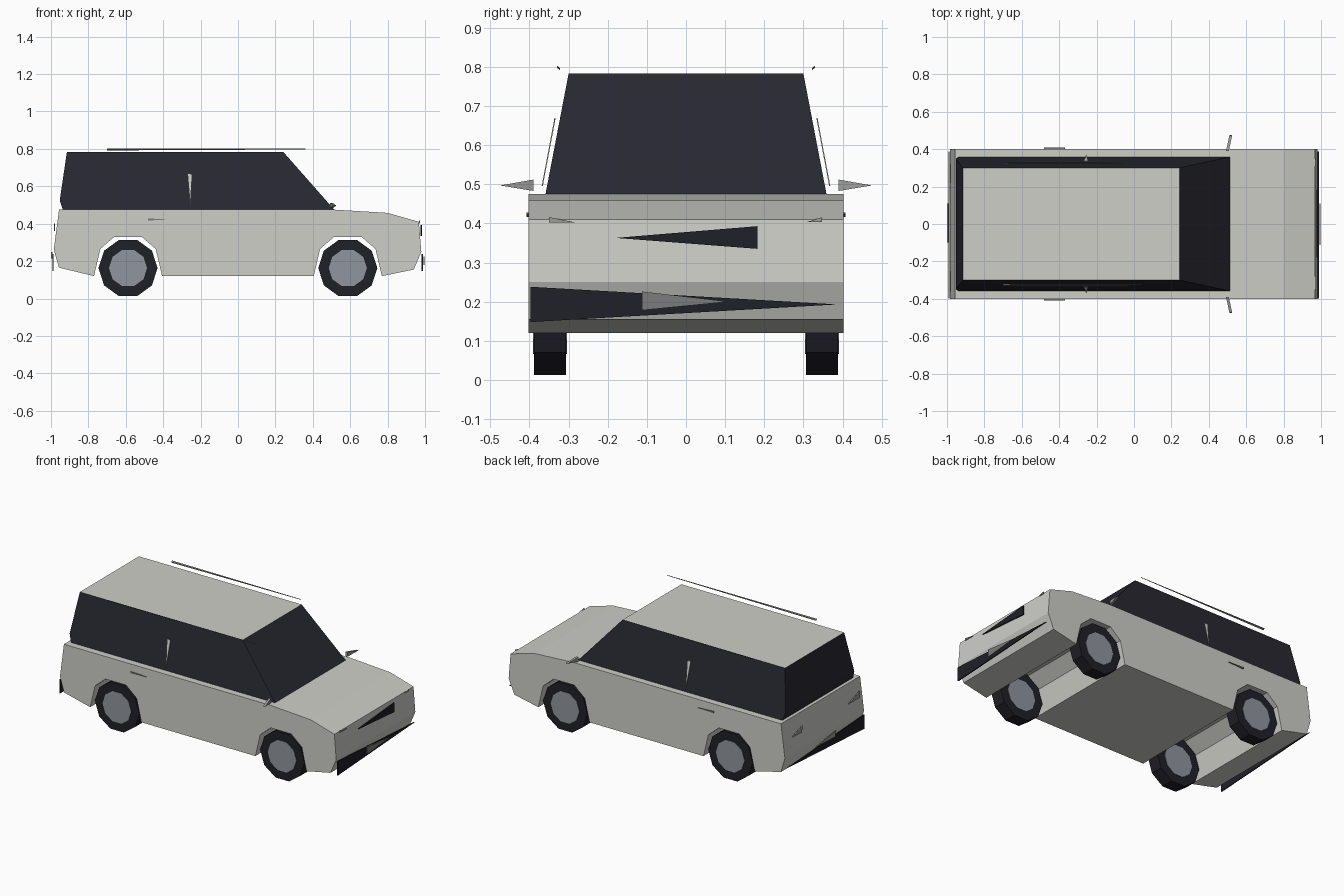
import bpy, bmesh, math
from mathutils import Vector, Matrix

if "Cube" in bpy.data.objects:
    bpy.data.objects.remove(bpy.data.objects["Cube"])


def mat(name, r, g, b):
    m = bpy.data.materials.new(name)
    m.diffuse_color = (r, g, b, 1)
    m.use_nodes = True
    m.node_tree.nodes["Principled BSDF"].inputs["Base Color"].default_value = m.diffuse_color
    return m


BODY = mat("body_paint", 0.62, 0.62, 0.58)
GLASS = mat("dark_glass", 0.021, 0.021, 0.031)
BLACK = mat("black_rubber", 0.014, 0.014, 0.021)
HUB = mat("wheel_metal", 0.28, 0.30, 0.34)
LAMP = mat("lamp_grey", 0.34, 0.34, 0.33)
TRIM = mat("trim_grey", 0.20, 0.20, 0.20)


def finish(name, bm, *mats):
    bmesh.ops.recalc_face_normals(bm, faces=bm.faces)
    me = bpy.data.meshes.new(name)
    bm.to_mesh(me)
    bm.free()
    for m in mats:
        me.materials.append(m)
    ob = bpy.data.objects.new(name, me)
    bpy.context.collection.objects.link(ob)
    return ob


def loft(name, ring_a, ring_b, *mats, top_rule=None):
    """Closed solid between two matching rings of points."""
    bm = bmesh.new()
    a = [bm.verts.new(p) for p in ring_a]
    b = [bm.verts.new(p) for p in ring_b]
    bm.faces.new(a)
    bm.faces.new(b[::-1])
    for i in range(len(a)):
        j = (i + 1) % len(a)
        bm.faces.new((a[j], a[i], b[i], b[j]))
    if top_rule is not None:
        for f in bm.faces:
            if all(v.co.z > top_rule for v in f.verts):
                f.material_index = 1
    return finish(name, bm, *mats)


def plate(name, pts, thick, m):
    """Thin flat piece from a few points, thickened along a vector."""
    t = Vector(thick)
    return loft(name, pts, [Vector(p) + t for p in pts], m)


def drum(name, x, z, y0, y1, r, m, sides=10):
    bm = bmesh.new()
    rot = (Matrix.Translation((x, (y0 + y1) / 2, z)) @ Matrix.Rotation(math.pi / 2, 4, 'X')
           @ Matrix.Rotation(math.pi / sides, 4, 'Z'))
    bmesh.ops.create_cone(bm, cap_ends=True, segments=sides, radius1=r, radius2=r,
                          depth=abs(y1 - y0), matrix=rot)
    return finish(name, bm, m)


# lower body: side profile with wheel arches, extruded across the width
def arch(cx):
    return [(cx + dx, z) for dx, z in ((-0.182, 0.12), (-0.148, 0.265), (-0.073, 0.33),
                                       (0.073, 0.33), (0.148, 0.265), (0.182, 0.12))]


WHEEL_X = (-0.588, 0.587)
profile = ([(-0.957, 0.475), (-0.985, 0.26), (-0.957, 0.165)]
           + arch(WHEEL_X[0]) + arch(WHEEL_X[1])
           + [(0.94, 0.155), (0.98, 0.25), (0.967, 0.41), (0.80, 0.458), (0.517, 0.475)])
loft("body", [(x, -0.402, z) for x, z in profile], [(x, 0.402, z) for x, z in profile], BODY)

# glazed cabin narrowing upward, with a painted roof
cabin = [(-0.935, 0.47), (-0.953, 0.525), (-0.915, 0.783), (0.243, 0.783), (0.519, 0.47)]


def half(z):
    return 0.36 - (z - 0.47) / 0.313 * 0.06


loft("cabin", [(x, -half(z), z) for x, z in cabin], [(x, half(z), z) for x, z in cabin],
     GLASS, BODY, top_rule=0.77)

# wheels
for x in WHEEL_X:
    for s, side in ((-1, "right"), (1, "left")):
        end = "front" if x > 0 else "rear"
        drum(f"{end}_{side}_tire", x, 0.163, s * 0.307, s * 0.388, 0.158, BLACK)
        drum(f"{end}_{side}_hub", x, 0.163, s * 0.304, s * 0.391, 0.102, HUB)

# side details: pillar, door handle, mirror, roof rail
for s, side in ((-1, "right"), (1, "left")):
    plate(f"{side}_pillar", [(-0.27, s * 0.333, 0.67), (-0.245, s * 0.334, 0.665),
                             (-0.255, s * 0.366, 0.495)], (0, s * 0.003, 0), BODY)
    plate(f"{side}_door_handle", [(-0.48, s * 0.402, 0.428), (-0.48, s * 0.402, 0.417),
                                  (-0.37, s * 0.402, 0.423)], (0, s * 0.006, 0), TRIM)
    plate(f"{side}_mirror", [(0.492, s * 0.39, 0.483), (0.492, s * 0.39, 0.512),
                             (0.51, s * 0.475, 0.497)], (0.015, 0, 0), LAMP)
    plate(f"{side}_mirror_tip", [(0.506, s * 0.42, 0.490), (0.506, s * 0.42, 0.505),
                                 (0.513, s * 0.476, 0.497)], (0.006, 0, 0), BLACK)
    end_x = 0.36 if s < 0 else 0.22
    plate(f"{side}_roof_rail", [(-0.70, s * 0.322, 0.792), (-0.70, s * 0.33, 0.798),
                                (end_x, s * 0.326, 0.797)], (0, 0, 0.004), TRIM)

# front details: grille, bumper, number plate, lamps
plate("grille", [(0.977, -0.18, 0.363), (0.977, 0.183, 0.393), (0.977, 0.183, 0.335)],
      (0.008, 0, 0), BLACK)
plate("front_bumper", [(0.981, -0.397, 0.238), (0.981, -0.397, 0.148), (0.981, 0.387, 0.193)],
      (0.007, 0, 0), BLACK)
plate("front_plate", [(0.992, -0.113, 0.226), (0.992, -0.113, 0.178), (0.992, 0.11, 0.20)],
      (0.006, 0, 0), TRIM)
plate("right_headlamp", [(0.967, -0.35, 0.416), (0.967, -0.35, 0.402), (0.967, -0.28, 0.402)],
      (0.006, 0, 0), LAMP)
plate("left_headlamp", [(0.967, 0.348, 0.416), (0.967, 0.348, 0.404), (0.967, 0.31, 0.404)],
      (0.006, 0, 0), LAMP)

# rear details: bumper, number plate, lamps
plate("rear_bumper", [(-0.986, -0.397, 0.238), (-0.986, -0.397, 0.148), (-0.986, 0.387, 0.193)],
      (-0.006, 0, 0), BLACK)
plate("rear_plate", [(-0.993, -0.10, 0.25), (-0.993, -0.09, 0.215), (-0.993, 0.11, 0.222)],
      (-0.006, 0, 0), LAMP)
plate("right_tail_lamp", [(-0.978, -0.36, 0.40), (-0.978, -0.36, 0.36), (-0.978, -0.25, 0.36)],
      (-0.007, 0, 0), LAMP)
plate("left_tail_lamp", [(-0.978, 0.22, 0.40), (-0.978, 0.23, 0.36), (-0.978, 0.32, 0.365)],
      (-0.007, 0, 0), LAMP)
